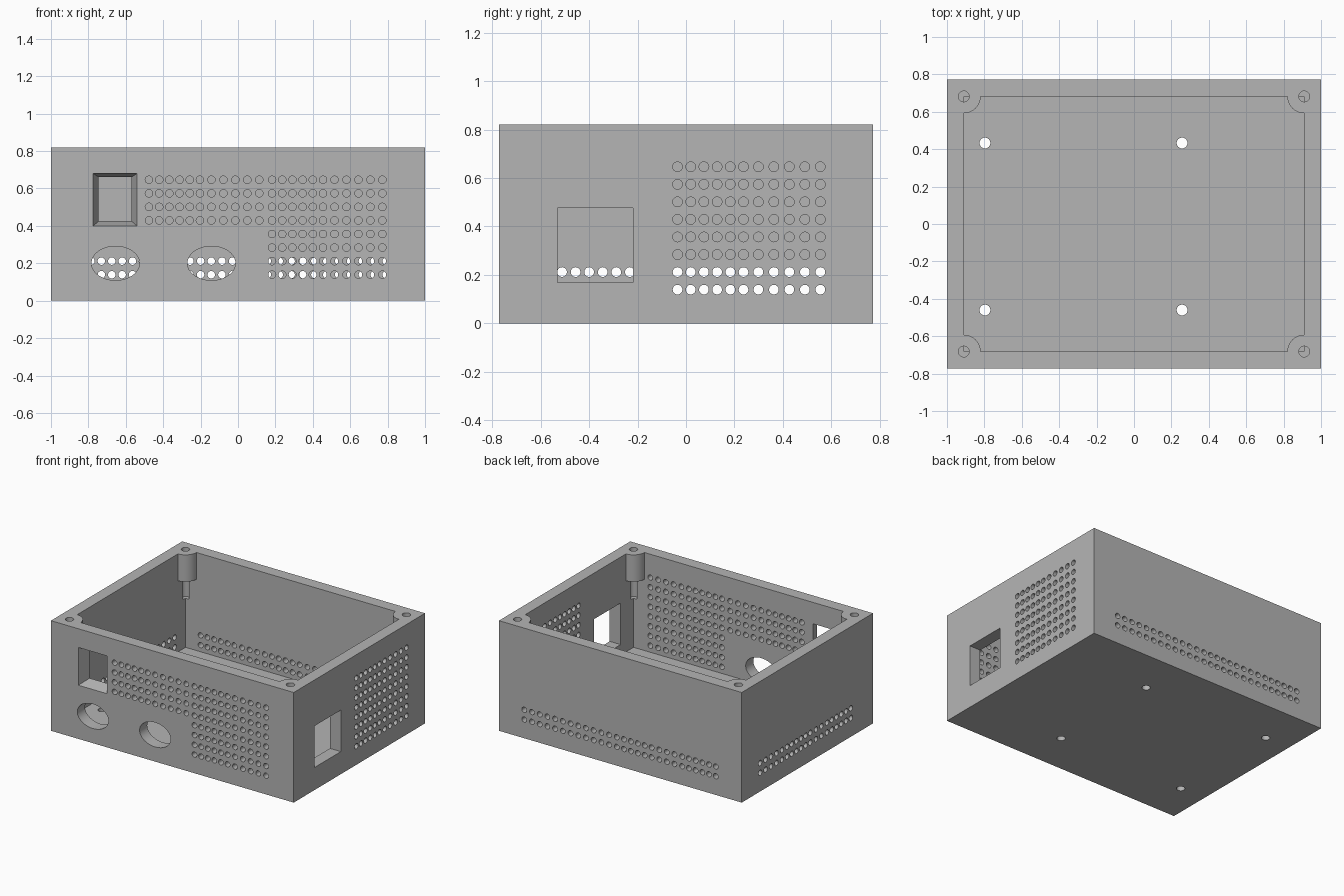
import bpy, bmesh
from math import radians
from mathutils import Matrix, Vector

cube = bpy.data.objects.get("Cube")
if cube:
    bpy.data.objects.remove(cube, do_unlink=True)

HX, HY, H = 1.0, 0.7725, 0.82      # outer half sizes and height
IX, IY, FLOOR = 0.91, 0.682, 0.09  # inner half sizes and floor thickness

grey = bpy.data.materials.new("plain grey")
grey.use_nodes = True
grey.diffuse_color = (0.46, 0.46, 0.46, 1)
grey.node_tree.nodes["Principled BSDF"].inputs["Base Color"].default_value = grey.diffuse_color


def box(bm, lo, hi):
    lo, hi = Vector(lo), Vector(hi)
    m = Matrix.Translation((lo + hi) / 2) @ Matrix.Diagonal((*(hi - lo), 1))
    return bmesh.ops.create_cube(bm, size=1, matrix=m)["verts"]


def drill(bm, centre, radius, depth, axis="Z", sides=24, stretch=1):
    """Cylinder along an axis; stretch widens it sideways."""
    turn = {"X": Matrix.Rotation(radians(90), 4, "Y"),
            "Y": Matrix.Rotation(radians(90), 4, "X"),
            "Z": Matrix.Identity(4)}[axis]
    m = Matrix.Translation(centre) @ turn @ Matrix.Diagonal((stretch, 1, 1, 1))
    bmesh.ops.create_cone(bm, cap_ends=True, segments=sides, radius1=radius,
                          radius2=radius, depth=depth, matrix=m)


def finish(bm, name):
    mesh = bpy.data.meshes.new(name)
    bm.to_mesh(mesh)
    bm.free()
    ob = bpy.data.objects.new(name, mesh)
    bpy.context.collection.objects.link(ob)
    mesh.materials.append(grey)
    return ob


def cut(target, cutter):
    mod = target.modifiers.new("cut", "BOOLEAN")
    mod.operation, mod.solver, mod.object = "DIFFERENCE", "EXACT", cutter
    bpy.context.view_layer.objects.active = target
    bpy.ops.object.modifier_apply(modifier=mod.name)
    bpy.data.objects.remove(cutter, do_unlink=True)


def steps(start, pitch, count):
    return [start + pitch * i for i in range(count)]


corners = [(sx * IX, sy * IY) for sx in (-1, 1) for sy in (-1, 1)]

# Solid block
bm = bmesh.new()
box(bm, (-HX, -HY, 0), (HX, HY, H))
case = finish(bm, "enclosure_case")

# Cavity, leaving a short screw post in each top corner
bm = bmesh.new()
box(bm, (-IX, -IY, FLOOR), (IX, IY, 1))
cavity = finish(bm, "cavity_cutter")
bm = bmesh.new()
for x, y in corners:
    drill(bm, (x, y, 0.92), 0.09, 0.6, sides=48)
cut(cavity, finish(bm, "post_cutter"))
cut(case, cavity)

# All openings
bm = bmesh.new()
rows = steps(0.139, 0.0725, 8)
group = steps(0, 0.0545, 6) + steps(0.334, 0.064, 5)
wall_x, wall_y = (HX + IX) / 2, (HY + IY) / 2
R, D = 0.02, 0.13

# Front vents: a wide upper field and a lower field on one side
for i, z in enumerate(rows):
    for start in ((0.182,) if i < 4 else (-0.476, 0.182)):
        for g in group:
            drill(bm, (start + g, -wall_y, z), R, D, "Y")

# Vents in the wall beside the square window
for z in rows:
    for g in group:
        drill(bm, (wall_x, -0.035 + g, z), R, D, "X")

# Low vents on the back and on the other side
back = (steps(-0.786, 0.0555, 6) + steps(-0.445, 0.0625, 3)
        + steps(-0.257, 0.057, 5) + steps(0.03, 0.0635, 13))
side = steps(-0.512, 0.056, 6) + steps(-0.166, 0.065, 2) + [-0.035 + g for g in group]
for z in rows[:2]:
    for x in back:
        drill(bm, (x, wall_y, z), R, D, "Y")
    for y in side:
        drill(bm, (-wall_x, y, z), R, D, "X")

# Oval ports in the front
for x in (-0.655, -0.142):
    drill(bm, (x, -wall_y, 0.2), 0.091, D, "Y", sides=48, stretch=1.41)

# Square window in the side
box(bm, (0.88, -0.531, 0.168), (1.03, -0.218, 0.477))

# Tapered switch window in the front
for v in box(bm, (-0.772, -HY, 0.402), (-0.541, -IY, 0.678)):
    if v.co.y > -wall_y:
        v.co.x = -0.743 if v.co.x < -0.65 else -0.572
        v.co.z = 0.428 if v.co.z < 0.54 else 0.658
    # run the taper slightly past both wall faces
    middle = Vector((-0.657, -wall_y, 0.541))
    v.co = middle + (v.co - middle) * Vector((1, 1.02, 1)).y

# Screw holes in the posts and through the floor
for x, y in corners:
    drill(bm, (x, y, 0.655), 0.029, 0.4)
for x in (-0.797, 0.257):
    for y in (-0.46, 0.433):
        drill(bm, (x, y, FLOOR / 2), 0.029, 0.15)

cut(case, finish(bm, "opening_cutter"))

# Smooth the bores, keep box edges crisp
bpy.ops.object.select_all(action="DESELECT")
case.select_set(True)
bpy.context.view_layer.objects.active = case
bpy.ops.object.shade_smooth_by_angle(angle=radians(30))
